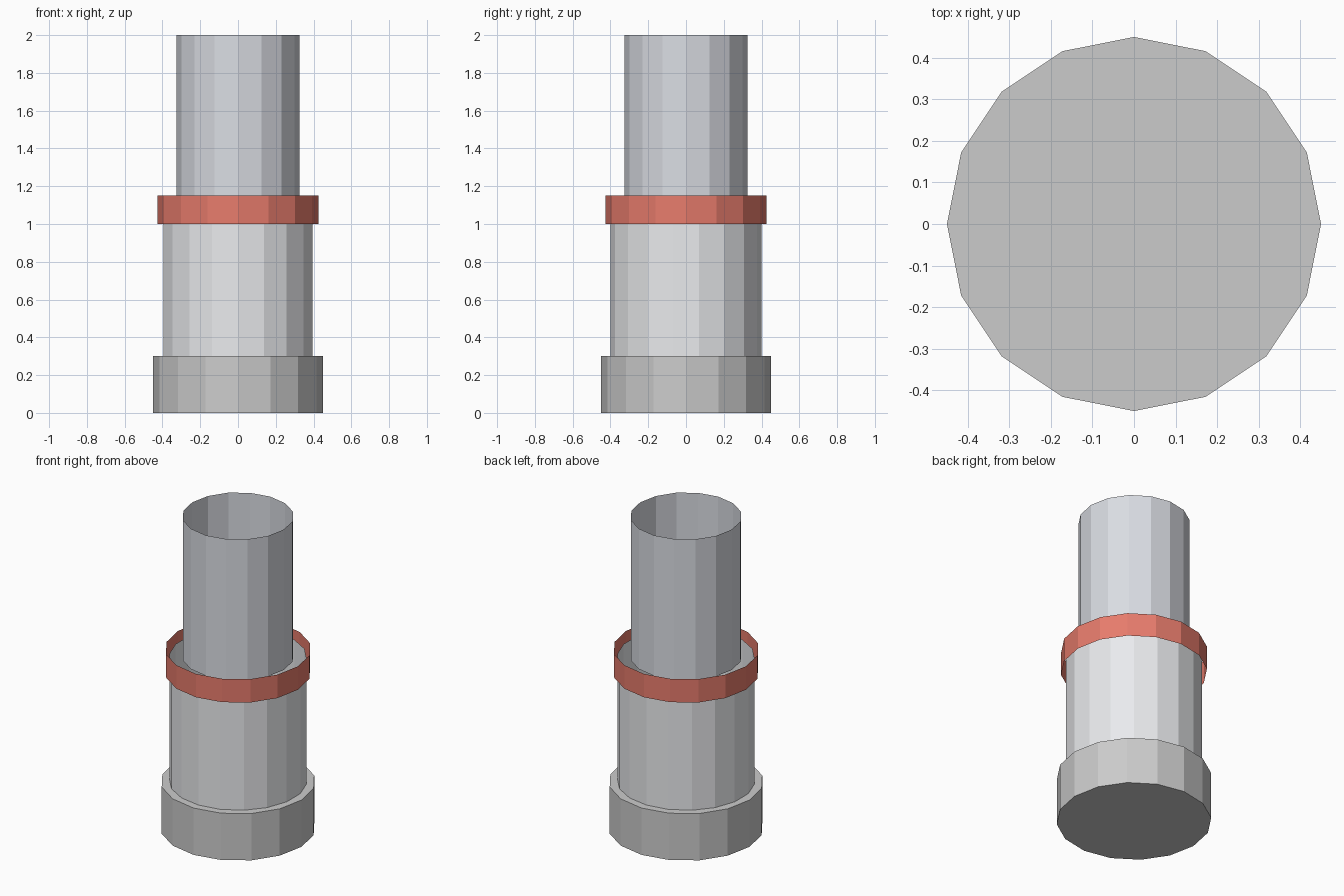
import bpy

if "Cube" in bpy.data.objects:
    bpy.data.objects.remove(bpy.data.objects["Cube"])


def material(name, rgb):
    mat = bpy.data.materials.new(name)
    mat.diffuse_color = (*rgb, 1.0)
    mat.use_nodes = True
    mat.node_tree.nodes["Principled BSDF"].inputs["Base Color"].default_value = mat.diffuse_color
    return mat


def cylinder(name, sides, radius, bottom, top, mat, capped=False):
    bpy.ops.mesh.primitive_cylinder_add(
        vertices=sides, radius=radius, depth=top - bottom,
        end_fill_type='NGON' if capped else 'NOTHING',
        location=(0, 0, (bottom + top) / 2))
    obj = bpy.context.object
    obj.name = name
    obj.data.materials.append(mat)
    return obj


# Solid foot
cylinder("base", 16, 0.45, 0.0, 0.3, material("base_grey", (0.7, 0.7, 0.7)), capped=True)
# Open, thin-walled tubes
cylinder("lower_tube", 18, 0.40, 0.3, 1.1, material("light_metal", (0.82, 0.83, 0.85)))
cylinder("red_band", 16, 0.425, 1.0, 1.15, material("red", (0.8, 0.2, 0.15)))
cylinder("upper_tube", 16, 0.325, 1.1, 2.0, material("blue_grey_metal", (0.7, 0.72, 0.77)))
